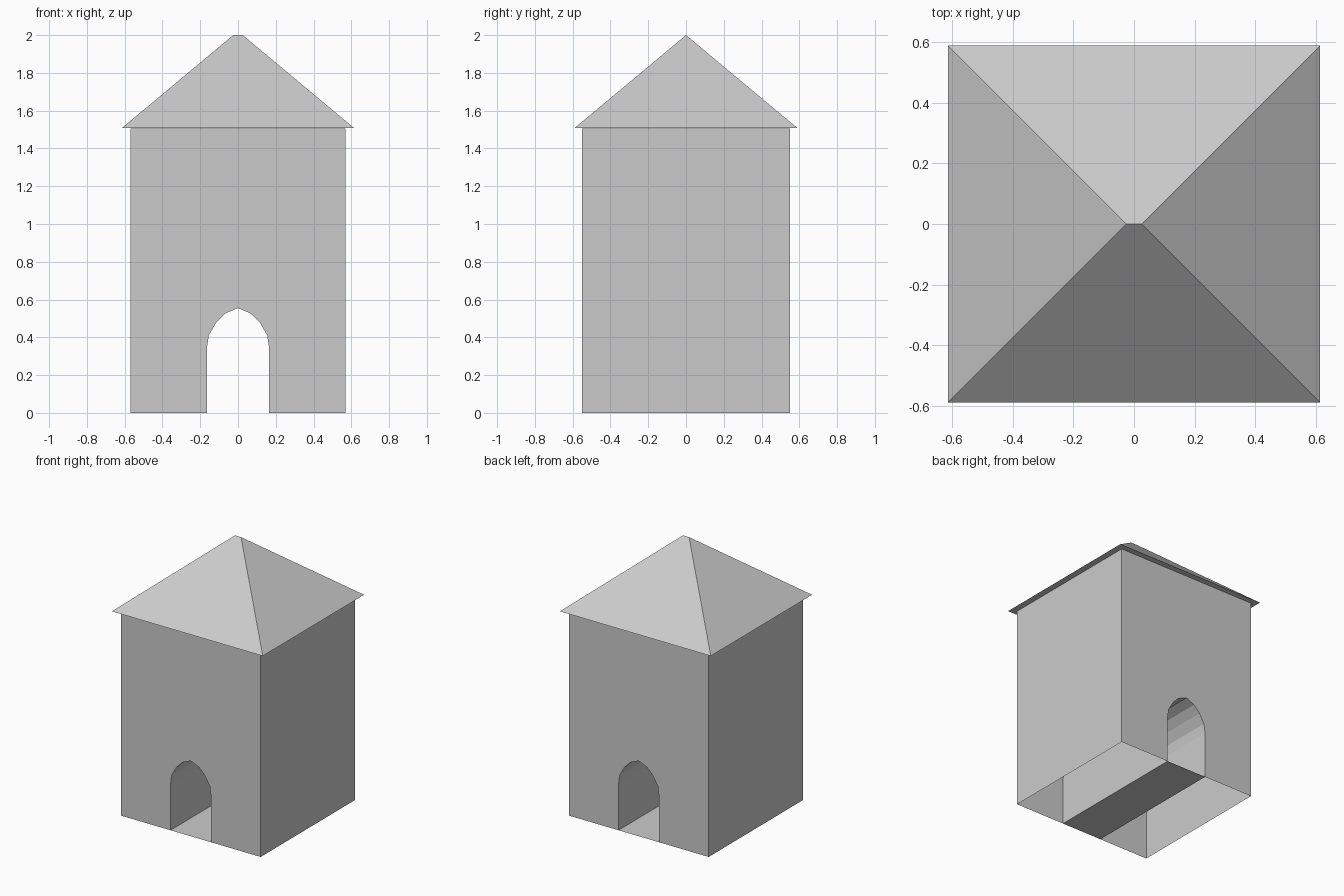
import bpy
import bmesh

if "Cube" in bpy.data.objects:
    bpy.data.objects.remove(bpy.data.objects["Cube"])

W, D, H = 0.57, 0.55, 1.505      # wall half-width, half-depth, height


def make(name, build):
    bm = bmesh.new()
    build(bm)
    bmesh.ops.recalc_face_normals(bm, faces=bm.faces)
    mesh = bpy.data.meshes.new(name)
    bm.to_mesh(mesh)
    bm.free()
    obj = bpy.data.objects.new(name, mesh)
    bpy.context.collection.objects.link(obj)
    return obj


# Arch profile (x, z): right half, mirrored to the left
half = [(0.165, 0), (0.165, 0.34), (0.155, 0.41), (0.116, 0.477), (0.068, 0.526)]
arch = half + [(0, 0.555)] + [(-x, z) for x, z in reversed(half)]
wall_profile = arch + [(-W, 0), (-W, H), (W, H), (W, 0)]


def loft(bm, profile, cap=False, skip=lambda i: False):
    """Extrude an x-z profile from front to back, optionally capping both ends."""
    front, back = [[bm.verts.new((x, y, z)) for x, z in profile] for y in (-D, D)]
    n = len(profile)
    for i in range(n):
        j = (i + 1) % n
        if not skip(i):
            bm.faces.new((front[i], front[j], back[j], back[i]))
    if cap:
        bm.faces.new(front)
        bm.faces.new(list(reversed(back)))


# Hollow tower walls with a passage through them, open underneath
n = len(arch)
make("tower_walls_and_passage",
     lambda bm: loft(bm, wall_profile, cap=True, skip=lambda i: i in (n - 1, n + 1, n + 3)))

# Floor of the passage
def floor(bm):
    bm.faces.new([bm.verts.new((x * 0.165, y * D, 0))
                  for x, y in ((-1, -1), (1, -1), (1, 1), (-1, 1))])


make("passage_floor", floor)


# Hipped roof with a very short ridge and a flat underside
def roof(bm):
    a, b, c, d = [bm.verts.new((x * 0.615, y * 0.59, 1.508))
                  for x, y in ((-1, -1), (1, -1), (1, 1), (-1, 1))]
    l, r = [bm.verts.new((x, 0, 2)) for x in (-0.025, 0.025)]
    for face in ((a, b, r, l), (b, c, r), (c, d, l, r), (d, a, l), (d, c, b, a)):
        bm.faces.new(face)


make("hipped_roof", roof)
